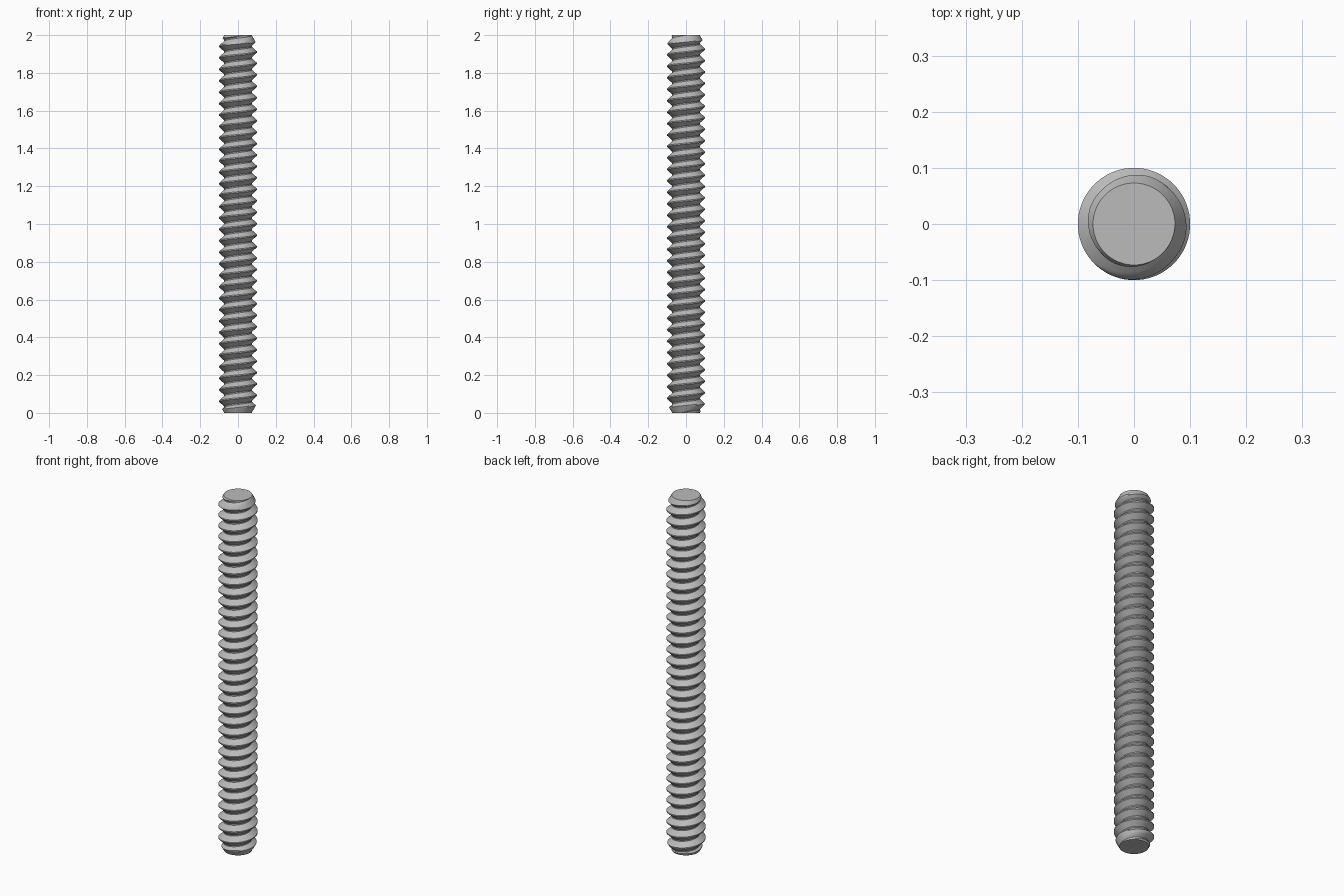
import bpy, bmesh, math

cube = bpy.data.objects.get("Cube")
if cube:
    bpy.data.objects.remove(cube, do_unlink=True)

LENGTH, OUTER, ROOT = 2.0, 0.1, 0.073
TURNS, SEGMENTS = 33, 72
PITCH = LENGTH / TURNS
TAPER = 0.55          # radius gained per unit of height at each end
CREST_Z, CREST_ANGLE = 1.951, math.radians(240)

steel = bpy.data.materials.new("grey steel")
steel.use_nodes = True
steel.diffuse_color = (0.5, 0.5, 0.5, 1)
steel.node_tree.nodes["Principled BSDF"].inputs["Base Color"].default_value = (0.5, 0.5, 0.5, 1)


# One pitch of the thread: (height fraction, depth fraction)
def thread_profile(steps=5):
    rows = [(-0.05, 1.0)]
    rows += [(0.05 + 0.4 * i / steps, 1 - i / steps) for i in range(steps + 1)]
    rows += [(0.55 + 0.4 * i / steps, i / steps) for i in range(steps)]
    return rows


def thread_point(turn, height, depth, angle):
    z = CREST_Z + PITCH * (turn + height + (angle - CREST_ANGLE) / math.tau)
    z = min(max(z, 0), LENGTH)
    chamfer = ROOT + TAPER * min(z, LENGTH - z)
    r = min(ROOT + (OUTER - ROOT) * depth, chamfer)
    return r * math.cos(angle), r * math.sin(angle), z


# Threaded rod: rows follow the helix and flatten at the ends
bm = bmesh.new()
rows = []
for turn in range(-TURNS - 2, 4):
    for height, depth in thread_profile():
        rows.append([bm.verts.new(thread_point(turn, height, depth, math.tau * s / SEGMENTS))
                     for s in range(SEGMENTS + 1)])
for low, high in zip(rows, rows[1:]):
    for s in range(SEGMENTS):
        bm.faces.new((low[s], low[s + 1], high[s + 1], high[s]))
bmesh.ops.remove_doubles(bm, verts=bm.verts[:], dist=0.00002)

# Flat end caps
bmesh.ops.holes_fill(bm, edges=[e for e in bm.edges if e.is_boundary], sides=0)
bmesh.ops.recalc_face_normals(bm, faces=bm.faces[:])

mesh = bpy.data.meshes.new("threaded_rod")
bm.to_mesh(mesh)
bm.free()
mesh.materials.append(steel)
rod = bpy.data.objects.new("threaded_rod", mesh)
bpy.context.collection.objects.link(rod)

bpy.ops.object.select_all(action="DESELECT")
rod.select_set(True)
bpy.context.view_layer.objects.active = rod
bpy.ops.object.shade_smooth_by_angle(angle=math.radians(30))
